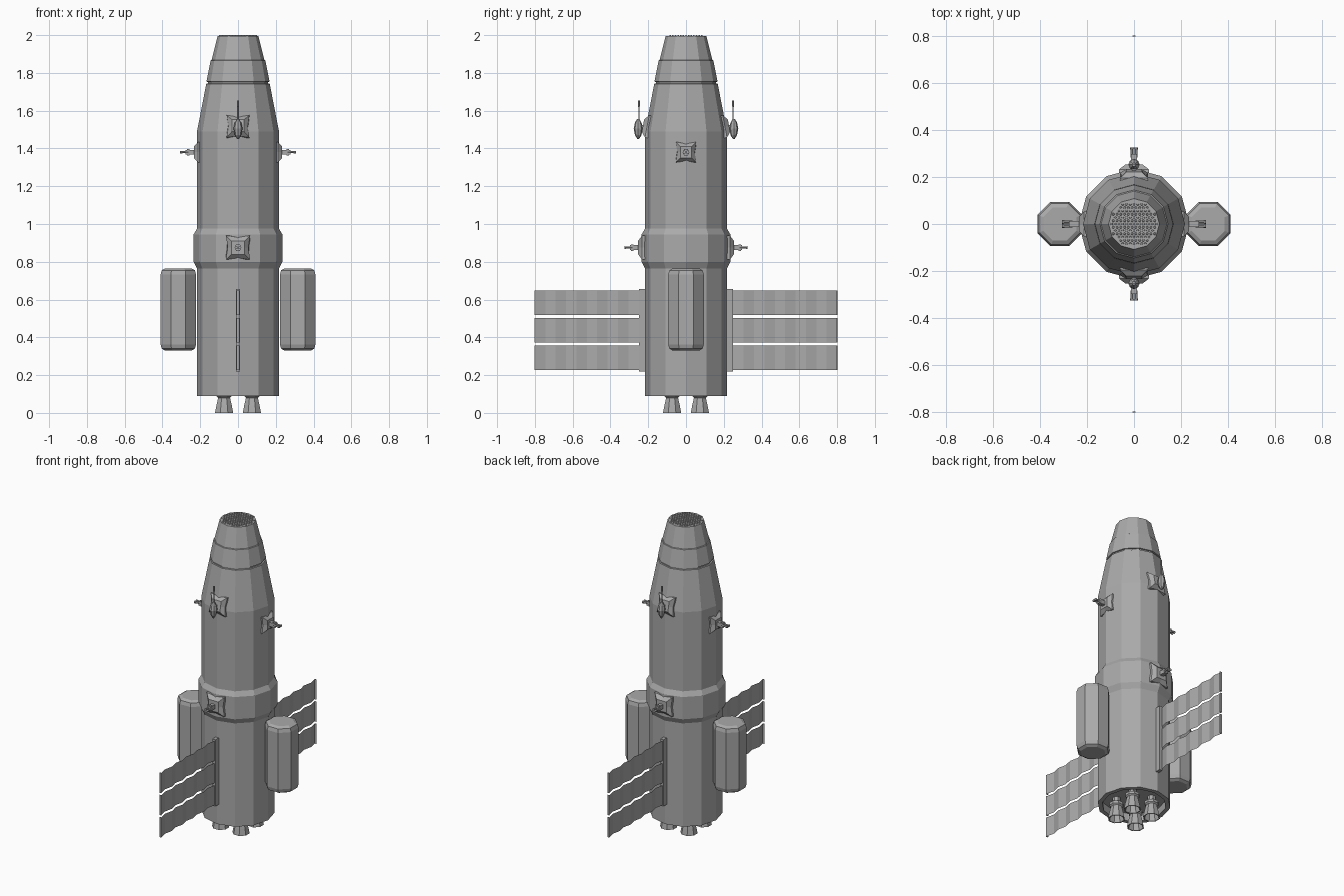
import bpy, bmesh
from math import sin, cos, pi, radians
from mathutils import Matrix, Vector

old = bpy.data.objects.get("Cube")
if old:
    bpy.data.objects.remove(old, do_unlink=True)

grey = bpy.data.materials.new("hull grey")
grey.use_nodes = True
COLOUR = (0.4, 0.4, 0.4, 1)
grey.diffuse_color = COLOUR
grey.node_tree.nodes["Principled BSDF"].inputs["Base Color"].default_value = COLOUR


def finish(name, bm, matrix=Matrix(), closed=True):
    if closed:
        bmesh.ops.recalc_face_normals(bm, faces=bm.faces)
    bm.transform(matrix)
    mesh = bpy.data.meshes.new(name)
    bm.to_mesh(mesh)
    bm.free()
    mesh.materials.append(grey)
    obj = bpy.data.objects.new(name, mesh)
    bpy.context.collection.objects.link(obj)
    return obj


def add_rings(bm, rings):
    """Skin a list of point rings and cap both ends."""
    loops = [[bm.verts.new(p) for p in ring] for ring in rings]
    n = len(loops[0])
    for a, b in zip(loops, loops[1:]):
        for i in range(n):
            j = (i + 1) % n
            bm.faces.new((a[i], a[j], b[j], b[i]))
    bm.faces.new(loops[0][::-1])
    bm.faces.new(loops[-1])


def add_lathe(bm, profile, sides, centre=(0, 0, 0), phase=0, axis="Z"):
    turn = Matrix.Rotation(radians(90), 3, "X") if axis == "Y" else Matrix.Identity(3)
    add_rings(bm, [[turn @ Vector((r * cos(phase + 2 * pi * i / sides),
                                   r * sin(phase + 2 * pi * i / sides), z)) + Vector(centre)
                    for i in range(sides)] for r, z in profile])


def add_box(bm, size, centre):
    bmesh.ops.create_cube(bm, size=1, matrix=Matrix.Translation(centre)
                          @ Matrix.Diagonal((*size, 1)))


# Hull with a recessed tail, raised waist band and stepped nose
bm = bmesh.new()
add_lathe(bm, [(0.19, 0.14), (0.19, 0.09), (0.217, 0.09), (0.217, 0.765), (0.235, 0.8),
               (0.235, 0.945), (0.217, 0.975), (0.217, 1.49), (0.168, 1.742),
               (0.16, 1.744), (0.16, 1.752), (0.167, 1.754), (0.145, 1.865),
               (0.14, 1.868), (0.108, 1.996)], 12)
finish("hull", bm)

# Nose grille made of small studs
bm = bmesh.new()
STEP = 0.016
for row in range(-6, 7):
    for col in range(-7, 8):
        x, y = (col + 0.5 * (row % 2)) * STEP, row * STEP * 0.87
        if x * x + y * y < 0.0095:
            add_lathe(bm, [(0.006, 1.994), (0.004, 2.0)], 6, (x, y, 0))
finish("nose_grille", bm)

# Four engine bells in the tail
for i in range(4):
    a = radians(45 + 90 * i)
    bm = bmesh.new()
    add_lathe(bm, [(0.025, 0.15), (0.025, 0.115), (0.043, 0.105), (0.043, 0.088),
                   (0.034, 0.08), (0.044, 0.04), (0.052, 0), (0.046, 0),
                   (0.036, 0.04), (0.02, 0.07)], 8, phase=pi / 8)
    finish(f"engine_bell_{i + 1}", bm, Matrix.Translation((0.104 * cos(a), 0.104 * sin(a), 0)))

# Side tanks
for side, sx in (("left", 1), ("right", -1)):
    bm = bmesh.new()
    add_lathe(bm, [(0.076, 0.33), (0.095, 0.34), (0.102, 0.363),
                   (0.102, 0.732), (0.095, 0.755), (0.076, 0.765)], 8,
              (sx * 0.316, 0, 0), pi / 8)
    finish(f"{side}_tank", bm)

# Pleated solar wings, three strips each, with hinge mast and end bars
SEGMENTS = 10
for side, turn in (("front", 0), ("back", pi)):
    spin = Matrix.Rotation(turn, 4, "Z")
    bm = bmesh.new()
    add_box(bm, (0.022, 0.05, 0.435), (0, -0.225, 0.4375))
    finish(f"{side}_wing_mast", bm, spin)
    for k in range(3):
        low = 0.227 + k * 0.145
        bm = bmesh.new()
        pairs = []
        for i in range(SEGMENTS + 1):
            x, y = 0.006 * (-1) ** i, -0.25 - 0.55 * i / SEGMENTS
            pairs.append([bm.verts.new((x, y, z)) for z in (low, low + 0.13)])
        for a, b in zip(pairs, pairs[1:]):
            bm.faces.new((a[0], b[0], b[1], a[1]))
        finish(f"{side}_wing_strip_{k + 1}", bm, spin, closed=False)
        bm = bmesh.new()
        add_box(bm, (0.014, 0.005, 0.13), (0, -0.8, low + 0.065))
        finish(f"{side}_wing_end_bar_{k + 1}", bm, spin)


def pinched_square(half, pinch, y):
    """Square ring with its side midpoints pulled inward."""
    return [(half * sx * (pinch if sz == 0 else 1), y, half * sz * (pinch if sx == 0 else 1))
            for sx, sz in ((-1, -1), (0, -1), (1, -1), (1, 0), (1, 1), (0, 1), (-1, 1), (-1, 0))]


def mount_base(bm, half, depth):
    add_rings(bm, [pinched_square(half, 0.95, 0.03), pinched_square(half, 0.85, 0),
                   pinched_square(half * 0.55, 1, -depth)])


def place(turn, radius, z, tilt=0):
    return (Matrix.Rotation(turn, 4, "Z") @ Matrix.Translation((0, -radius, z))
            @ Matrix.Rotation(tilt, 4, "X"))


# Steering thrusters: on the waist front and back, on the hull left and right
for name, turn, radius, z, half in (("front", 0, 0.232, 0.875, 0.064),
                                    ("back", pi, 0.232, 0.875, 0.064),
                                    ("left", pi / 2, 0.212, 1.38, 0.054),
                                    ("right", -pi / 2, 0.212, 1.38, 0.054)):
    bm = bmesh.new()
    mount_base(bm, half, 0.022)
    add_box(bm, (0.026, 0.05, 0.026), (0, -0.04, 0))
    add_box(bm, (0.022, 0.012, 0.034), (0, -0.052, 0))
    for s in (-1, 1):
        add_lathe(bm, [(0.006, 0.05), (0.006, 0.08), (0.009, 0.094)], 6,
                  (s * 0.009, 0, 0), axis="Y")
    finish(f"{name}_thruster", bm, place(turn, radius, z))

# Antennas on the shoulder: tilted base, spindle pod and whip
for name, turn in (("front", 0), ("back", pi)):
    bm = bmesh.new()
    mount_base(bm, 0.06, 0.022)
    finish(f"{name}_antenna_base", bm, place(turn, 0.206, 1.517, radians(-11)))
    bm = bmesh.new()
    add_box(bm, (0.018, 0.04, 0.02), (0, -0.015, 0))
    add_lathe(bm, [(0.004, -0.066), (0.017, -0.045), (0.024, -0.01),
                   (0.018, 0.02), (0.007, 0.04)], 8, (0, -0.04, 0))
    add_lathe(bm, [(0.004, 0.0), (0.004, 0.105), (0.006, 0.107), (0.006, 0.14)], 6,
              (0, -0.036, 0))
    finish(f"{name}_antenna", bm, place(turn, 0.213, 1.515))
